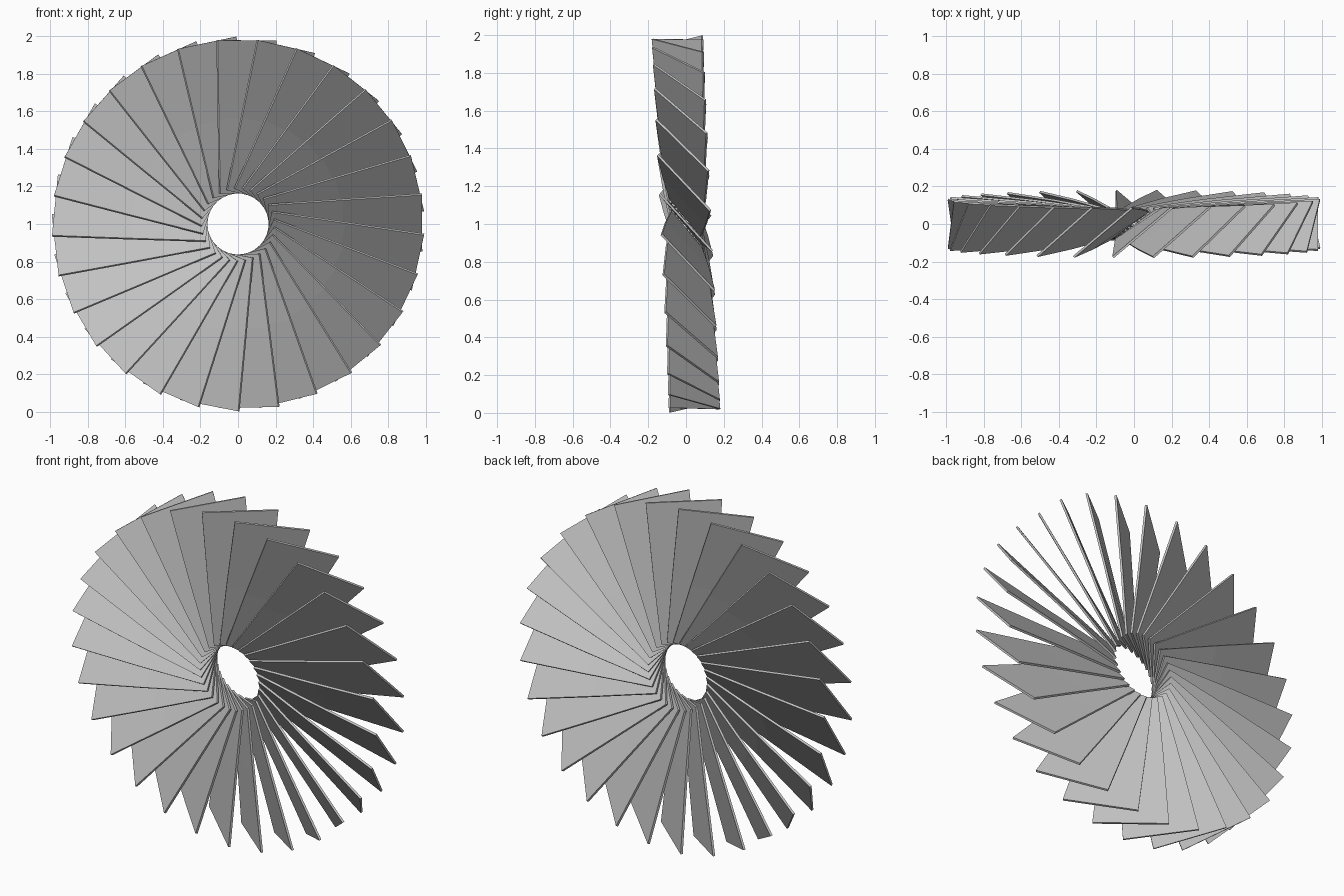
import bpy
import bmesh
from math import radians, hypot
from mathutils import Matrix, Vector

if "Cube" in bpy.data.objects:
    bpy.data.objects.remove(bpy.data.objects["Cube"], do_unlink=True)

BLADES = 29
THICK = 0.012
TILT = 0.046          # the whole wheel leans slightly forward
FIRST = -8.85         # degrees, first blade next to straight down

# Grey material
grey = bpy.data.materials.new("plain grey")
grey.use_nodes = True
colour = (0.54, 0.54, 0.54, 1)
grey.diffuse_color = colour
bsdf = next(n for n in grey.node_tree.nodes if n.type == "BSDF_PRINCIPLED")
bsdf.inputs["Base Color"].default_value = colour


def section(bm, radius, half_width, half_depth):
    """Slanted thin rectangle across the blade at one radius."""
    chord = Vector((half_width, -half_depth, 0))
    normal = Vector((half_depth, half_width, 0)) / hypot(half_width, half_depth)
    centre = Vector((0, 0, -radius))
    corners = [(-1, -1), (1, -1), (1, 1), (-1, 1)]
    return [bm.verts.new(centre + chord * s + normal * (n * THICK / 2))
            for s, n in corners]


# Blade: tapered, slightly twisted plate
bm = bmesh.new()
rings = [section(bm, 0.162, 0.105, 0.077),
         section(bm, 0.56, 0.131, 0.108),
         section(bm, 0.98, 0.157, 0.132)]
for a, b in zip(rings, rings[1:]):
    for i in range(4):
        j = (i + 1) % 4
        bm.faces.new((a[i], a[j], b[j], b[i]))
bm.faces.new(rings[0])
bm.faces.new(rings[-1])
bmesh.ops.recalc_face_normals(bm, faces=bm.faces)
mesh = bpy.data.meshes.new("blade")
bm.to_mesh(mesh)
bm.free()
mesh.materials.append(grey)

# Ring of blades around the open hub
wheel = Matrix.Translation((0, 0, 1)) @ Matrix.Rotation(TILT, 4, "X")
for k in range(BLADES):
    blade = bpy.data.objects.new(f"blade_{k + 1}", mesh)
    turn = radians(FIRST + 360 * k / BLADES)
    blade.matrix_world = wheel @ Matrix.Rotation(-turn, 4, "Y")
    bpy.context.collection.objects.link(blade)
